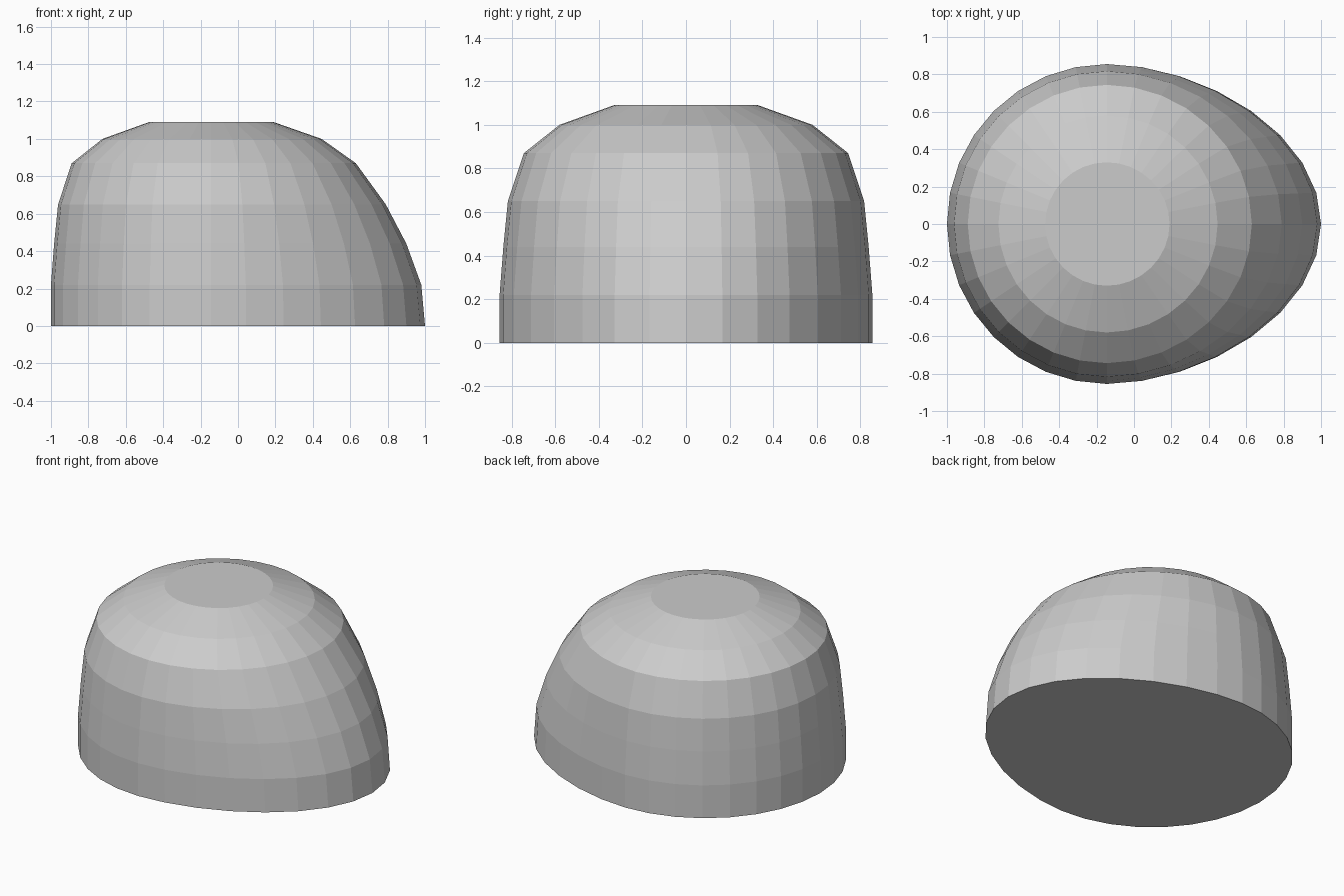
import bpy, bmesh, math

if "Cube" in bpy.data.objects:
    bpy.data.objects.remove(bpy.data.objects["Cube"])

SIDES = 32
CENTRE_X = -0.145
# z, radius, extra reach toward +x
RINGS = [(0.0, 0.855, 0.29), (0.22, 0.855, 0.27), (0.44, 0.838, 0.207),
         (0.65, 0.817, 0.118), (0.87, 0.744, 0.031), (1.0, 0.58, 0.012),
         (1.09, 0.33, 0.005)]


def ring(bm, z, radius, reach):
    verts = []
    for i in range(SIDES):
        a = 2 * math.pi * i / SIDES
        c = math.cos(a)
        x = radius * c + reach * max(c, 0.0) ** 1.6
        verts.append(bm.verts.new((CENTRE_X + x, radius * math.sin(a), z)))
    return verts


# dome with a pointed brow, lofted through the rings
bm = bmesh.new()
loops = [ring(bm, *r) for r in RINGS]
for low, high in zip(loops, loops[1:]):
    for i in range(SIDES):
        j = (i + 1) % SIDES
        bm.faces.new((low[i], low[j], high[j], high[i]))

# flat base and flat crown
bm.faces.new(loops[0][::-1])
bm.faces.new(loops[-1])

mesh = bpy.data.meshes.new("dome_shell")
bm.to_mesh(mesh)
bm.free()
bpy.context.collection.objects.link(bpy.data.objects.new("dome_shell", mesh))
